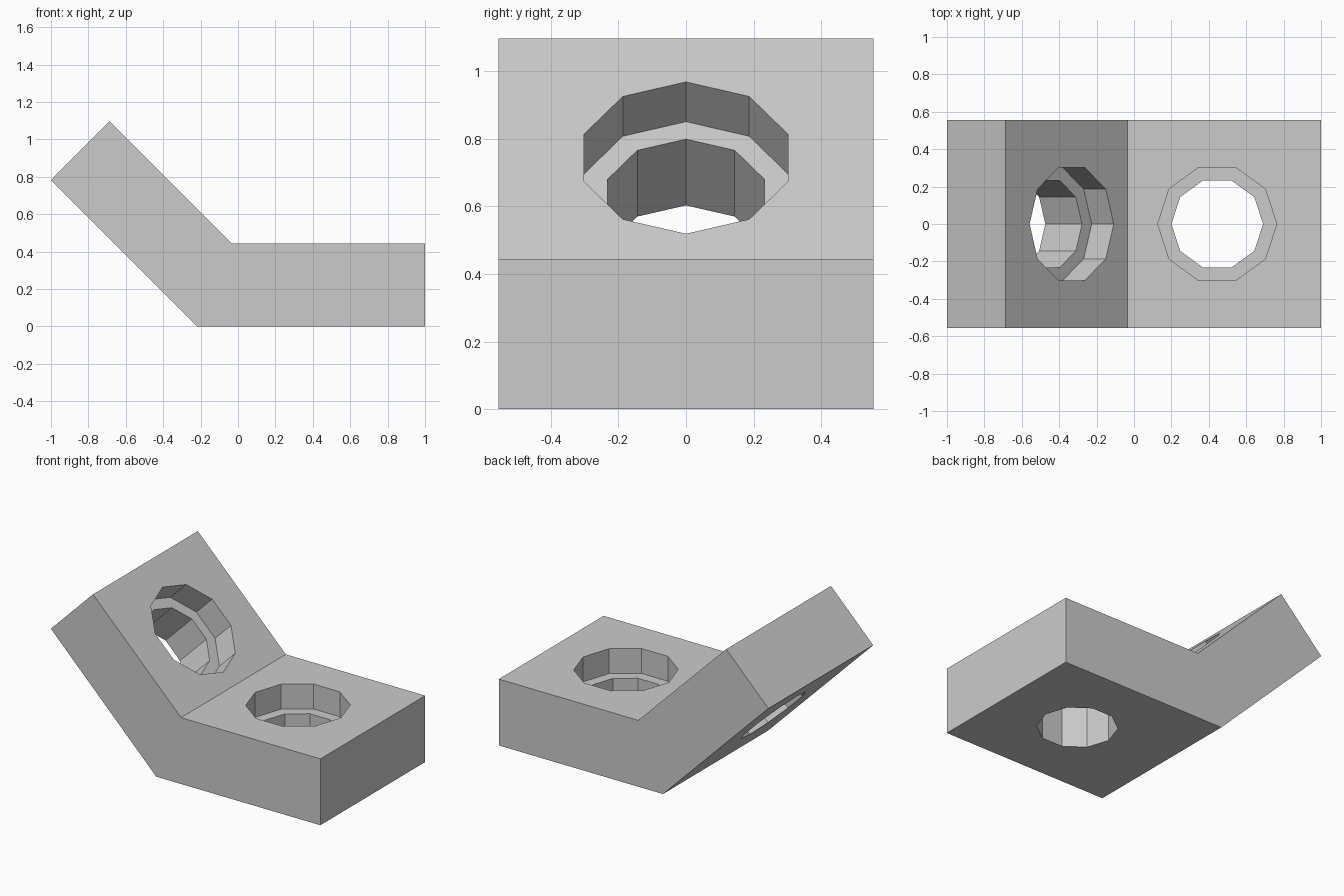
import bpy, bmesh, math
from mathutils import Matrix, Vector

if "Cube" in bpy.data.objects:
    bpy.data.objects.remove(bpy.data.objects["Cube"])

WIDTH = 1.11
THICK = 0.445
BORE_DEPTH = 0.167

grey = bpy.data.materials.new("plain grey")
grey.use_nodes = True
colour = (0.6, 0.6, 0.6, 1)
grey.diffuse_color = colour
grey.node_tree.nodes["Principled BSDF"].inputs["Base Color"].default_value = colour


def make_object(name, bm):
    bmesh.ops.recalc_face_normals(bm, faces=bm.faces)
    mesh = bpy.data.meshes.new(name)
    bm.to_mesh(mesh)
    bm.free()
    mesh.materials.append(grey)
    obj = bpy.data.objects.new(name, mesh)
    bpy.context.collection.objects.link(obj)
    return obj


def bent_plate(name, profile):
    """Extrude a side profile (x, z) across the width."""
    bm = bmesh.new()
    face = bm.faces.new([bm.verts.new((x, -WIDTH / 2, z)) for x, z in profile])
    out = bmesh.ops.extrude_face_region(bm, geom=[face])
    verts = [v for v in out["geom"] if isinstance(v, bmesh.types.BMVert)]
    bmesh.ops.translate(bm, verts=verts, vec=(0, WIDTH, 0))
    return make_object(name, bm)


def cut_hole(target, centre, tilt, radius, top, bottom):
    """Cut a ten-sided hole between two heights along the tilted axis."""
    bm = bmesh.new()
    place = (Matrix.Translation(centre) @ Matrix.Rotation(tilt, 4, "Y")
             @ Matrix.Translation((0, 0, (top + bottom) / 2)))
    # Rotate so that a corner lies on the long axis of the plate
    ring = [Vector((radius * math.cos(math.tau * i / 10),
                    radius * math.sin(math.tau * i / 10), 0)) for i in range(10)]
    half = Vector((0, 0, (top - bottom) / 2))
    low = [bm.verts.new(place @ (p - half)) for p in ring]
    high = [bm.verts.new(place @ (p + half)) for p in ring]
    bm.faces.new(low)
    bm.faces.new(high)
    for i in range(10):
        j = (i + 1) % 10
        bm.faces.new((low[i], low[j], high[j], high[i]))
    cutter = make_object("hole_cutter", bm)
    cutter.hide_render = True
    mod = target.modifiers.new("hole", "BOOLEAN")
    mod.operation = "DIFFERENCE"
    mod.solver = "EXACT"
    mod.object = cutter
    # Bake the cut, then discard the cutter
    graph = bpy.context.evaluated_depsgraph_get()
    mesh = bpy.data.meshes.new_from_object(target.evaluated_get(graph))
    target.modifiers.clear()
    target.data = mesh
    bpy.data.objects.remove(cutter)


# Bracket body: flat base with an arm rising at 45 degrees
bracket = bent_plate("angle_bracket", [
    (-0.218, 0), (1, 0), (1, THICK), (-0.034, THICK), (-0.687, 1.097), (-1, 0.783)])

# Counterbored holes through the base and the arm
for centre, tilt in (((0.445, 0, THICK), 0),
                     ((-0.333, 0, 0.744), math.radians(45))):
    cut_hole(bracket, centre, tilt, 0.318, 0.1, -BORE_DEPTH)
    cut_hole(bracket, centre, tilt, 0.245, 0.1, -THICK - 0.1)
